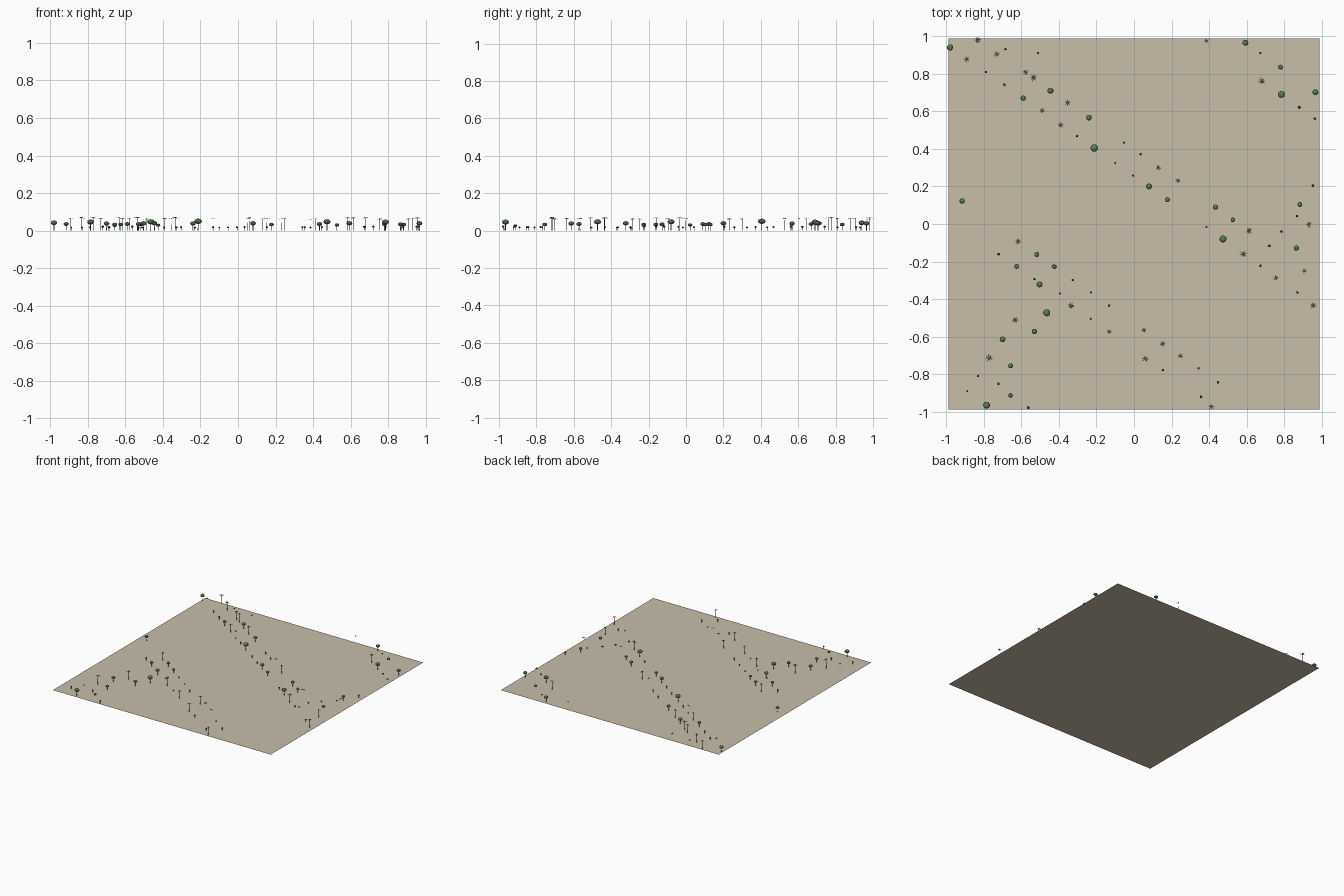
import bpy, bmesh, math, random
from mathutils import Matrix, Vector

random.seed(4)


def material(name, rgb):
    m = bpy.data.materials.new(name)
    m.diffuse_color = (*rgb, 1)
    return m


SAND = material("sand", (0.58, 0.51, 0.40))
BARK = material("bark", (0.10, 0.07, 0.045))
LEAF = material("leaf", (0.10, 0.21, 0.09))
FROND = material("frond", (0.09, 0.15, 0.06))
SCRUB = material("scrub", (0.06, 0.10, 0.045))


def trunk(bm, height, r_low, r_top, sides=6):
    bmesh.ops.create_cone(bm, cap_ends=True, segments=sides, radius1=r_low, radius2=r_top,
                          depth=height, matrix=Matrix.Translation((0, 0, height / 2)))


def crown(bm, z, rx, rz, subdivisions):
    start = len(bm.faces)
    bmesh.ops.create_icosphere(bm, subdivisions=subdivisions, radius=1,
                               matrix=Matrix.Translation((0, 0, z)) @ Matrix.Diagonal((rx, rx, rz, 1)))
    bm.faces.ensure_lookup_table()
    for f in bm.faces[start:]:
        f.material_index = 1


def to_mesh(bm, name, *mats):
    me = bpy.data.meshes.new(name)
    bm.to_mesh(me)
    bm.free()
    for m in mats:
        me.materials.append(m)
    return me


def place(mesh, name, x, y, s=1.0):
    ob = bpy.data.objects.new(name, mesh)
    bpy.context.collection.objects.link(ob)
    ob.location = (x, y, 0)
    ob.scale = (s, s, s)
    ob.rotation_euler.z = random.uniform(0, math.tau)
    return ob


# Flat desert ground
bm = bmesh.new()
bmesh.ops.create_grid(bm, x_segments=1, y_segments=1, size=0.988)
ground = bpy.data.objects.new("ground", to_mesh(bm, "ground", SAND))
bpy.context.collection.objects.link(ground)

# Round tree: short trunk with a flattened ball crown
bm = bmesh.new()
trunk(bm, 0.042, 0.0024, 0.0016)
crown(bm, 0.046, 0.0186, 0.0135, 2)
round_mesh = to_mesh(bm, "round_tree", BARK, LEAF)

# Palm: tall thin trunk with eight arching fronds
bm = bmesh.new()
trunk(bm, 0.070, 0.0018, 0.0012)
for i in range(8):
    turn = Matrix.Rotation(i * math.tau / 8, 3, 'Z')
    rows = []
    for d, w, z in ((0, 0.0008, 0.069), (0.009, 0.0022, 0.0715), (0.0205, 0.0004, 0.066)):
        rows.append([bm.verts.new(turn @ Vector((d, sgn * w, z))) for sgn in (-1, 1)])
    for a, b in zip(rows, rows[1:]):
        bm.faces.new((a[0], b[0], b[1], a[1])).material_index = 1
palm_mesh = to_mesh(bm, "palm", BARK, FROND)

# Shrub: little ball on a stub
bm = bmesh.new()
trunk(bm, 0.018, 0.0014, 0.001, 5)
crown(bm, 0.019, 0.0068, 0.0058, 1)
shrub_mesh = to_mesh(bm, "shrub", BARK, SCRUB)

# Planting plan: x, y, crown size
ROUND = [(-.98, .94, 3.2), (-.59, .67, 2.7), (-.445, .71, 3), (-.24, .567, 2.9), (-.212, .405, 3.8),
         (.08, .2, 3), (.178, .13, 2.5), (.434, .09, 2.7), (.527, .022, 2.3), (.474, -.08, 3.6),
         (.593, .965, 3), (.78, .835, 2.5), (.785, .69, 3.5), (.966, .702, 3), (.883, .104, 2.5),
         (.865, -.128, 2.6), (-.915, .122, 2.7), (-.518, -.162, 2.5), (-.625, -.226, 2.5),
         (-.425, -.227, 2.2), (-.503, -.322, 3), (-.465, -.473, 3.6), (-.53, -.572, 2.7),
         (-.70, -.614, 2.9), (-.657, -.755, 2.5), (-.657, -.913, 2), (-.785, -.965, 3.5)]
PALM = [(-.833, .979, 3.6), (-.891, .878, 3.1), (-.731, .904, 3.2), (-.577, .809, 3.2),
        (-.535, .779, 3.8), (-.489, .604, 2.8), (-.354, .646, 3.2), (-.391, .527, 3),
        (.13, .3, 2.9), (.234, .231, 2.8), (.386, .976, 2.5), (.681, .761, 3.6), (.614, -.035, 3.4),
        (.582, -.16, 3.6), (.755, -.287, 2.7), (.931, -.003, 3.2), (.907, -.25, 2.7),
        (.955, -.434, 3.4), (-.617, -.093, 3.2), (-.633, -.511, 3.4), (-.771, -.713, 3.9),
        (-.335, -.436, 3.6), (-.133, -.572, 2.8), (.053, -.564, 3), (.152, -.638, 3.1),
        (.061, -.718, 3.3), (.247, -.702, 2.8), (.412, -.973, 2.9)]
SHRUB = [(-.684, .931), (-.511, .91), (-.787, .809), (-.69, .742), (-.303, .468), (-.1, .326),
         (-.053, .434), (.035, .372), (-.005, .258), (.673, .91), (.88, .622), (.963, .561),
         (.952, .205), (.867, .043), (.785, -.04), (.721, -.117), (.673, -.223), (.87, -.364),
         (.386, -.016), (-.721, -.16), (-.529, -.293), (-.394, -.37), (-.327, -.298),
         (-.229, -.365), (-.133, -.434), (-.231, -.505), (-.83, -.809), (-.888, -.89),
         (-.721, -.851), (-.564, -.978), (.154, -.778), (.343, -.769), (.447, -.843), (.356, -.92)]

for x, y, r in ROUND:
    place(round_mesh, "round_tree", x, y, r / 3.5)
for x, y, r in PALM:
    # Palms differ more in spread than in height
    ob = place(palm_mesh, "palm", x, y, r / 3.8)
    ob.scale.z = 0.6 + 0.4 * r / 3.6
for x, y in SHRUB:
    place(shrub_mesh, "shrub", x, y, random.uniform(0.85, 1.15))
